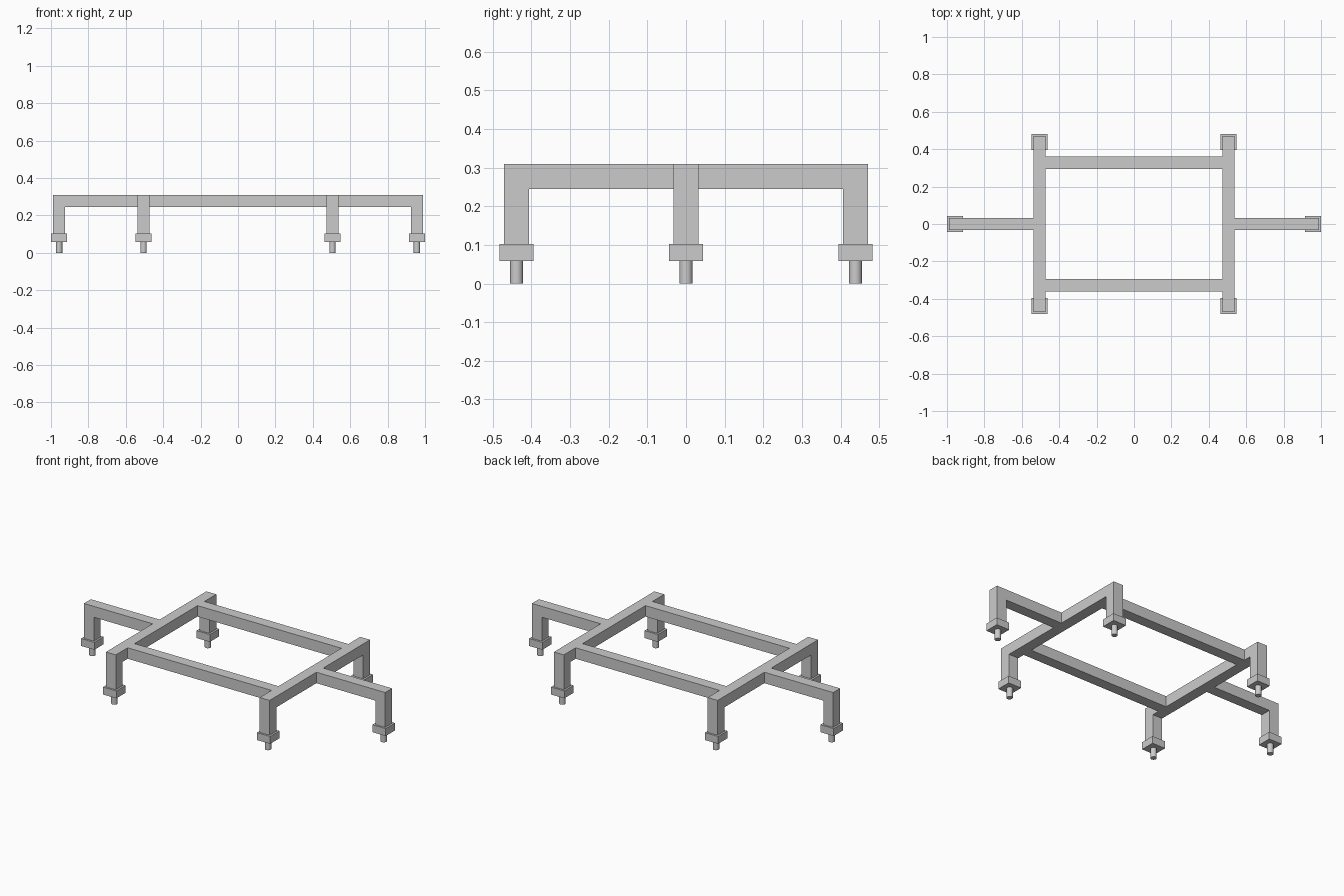
import bpy, bmesh
from mathutils import Vector

if "Cube" in bpy.data.objects:
    bpy.data.objects.remove(bpy.data.objects["Cube"])

T = 0.0325          # half thickness of the square tube
TOP, LOW, FOOT = 0.309, 0.244, 0.102
CX, CY, END, RAIL = 0.505, 0.4385, 0.9565, 0.3275


def make(name, bm):
    bmesh.ops.recalc_face_normals(bm, faces=bm.faces)
    me = bpy.data.meshes.new(name)
    bm.to_mesh(me)
    bm.free()
    ob = bpy.data.objects.new(name, me)
    bpy.context.collection.objects.link(ob)
    return ob


def extrude(name, points, axis_vec):
    """Extrude a flat outline along a vector."""
    bm = bmesh.new()
    face = bm.faces.new([bm.verts.new(p) for p in points])
    out = bmesh.ops.extrude_face_region(bm, geom=[face], use_keep_orig=True)
    moved = [g for g in out["geom"] if isinstance(g, bmesh.types.BMVert)]
    bmesh.ops.translate(bm, verts=moved, vec=Vector(axis_vec))
    return make(name, bm)


def box(name, lo, hi):
    pts = [(lo[0], lo[1], lo[2]), (hi[0], lo[1], lo[2]),
           (hi[0], hi[1], lo[2]), (lo[0], hi[1], lo[2])]
    return extrude(name, pts, (0, 0, hi[2] - lo[2]))


for side, s in (("left", -1), ("right", 1)):
    # cross frame: beam with a leg at each end, as one U profile
    yo, yi = CY + T, CY - T
    prof = [(-yo, FOOT), (-yo, TOP), (yo, TOP), (yo, FOOT),
            (yi, FOOT), (yi, LOW), (-yi, LOW), (-yi, FOOT)]
    extrude(side + "_cross_frame", [(s * CX - T, y, z) for y, z in prof], (2 * T, 0, 0))

    # end arm: L profile reaching outwards to its own leg
    prof = [(CX + T, TOP), (END + T, TOP), (END + T, FOOT),
            (END - T, FOOT), (END - T, LOW), (CX + T, LOW)]
    extrude(side + "_end_arm", [(s * x, -T, z) for x, z in prof], (0, 2 * T, 0))

# long rails joining the cross frames
for name, y in (("front_rail", -RAIL), ("back_rail", RAIL)):
    box(name, (-CX + T, y - T, LOW), (CX - T, y + T, TOP))

# six feet: square block with a round pin below
feet = {"left_end": (-END, 0), "right_end": (END, 0),
        "front_left": (-CX, -CY), "front_right": (CX, -CY),
        "back_left": (-CX, CY), "back_right": (CX, CY)}
B = 0.0435
for name, (x, y) in feet.items():
    box(name + "_foot_block", (x - B, y - B, 0.058), (x + B, y + B, FOOT))
    bpy.ops.mesh.primitive_cylinder_add(vertices=24, radius=0.017, depth=0.058,
                                        location=(x, y, 0.029))
    pin = bpy.context.object
    pin.name = name + "_foot_pin"
    bpy.ops.object.shade_smooth_by_angle()
